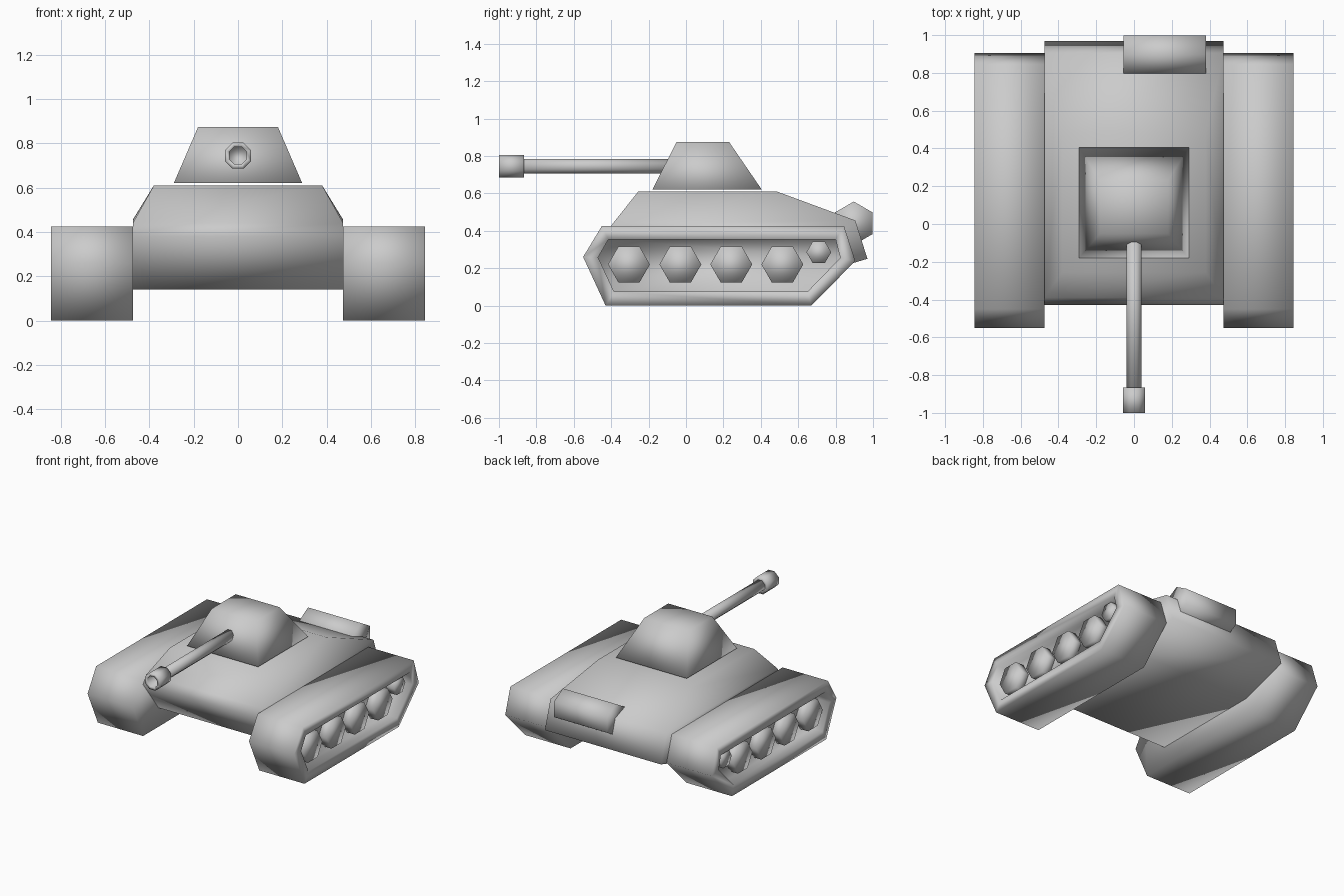
import bpy, bmesh, math

if "Cube" in bpy.data.objects:
    bpy.data.objects.remove(bpy.data.objects["Cube"])

grey = bpy.data.materials.new("armour grey")
grey.diffuse_color = (0.6, 0.6, 0.6, 1)
grey.use_nodes = True
grey.node_tree.nodes["Principled BSDF"].inputs["Base Color"].default_value = grey.diffuse_color


def make(name, verts, faces):
    """Smooth-shaded object from points and faces, normals outward."""
    bm = bmesh.new()
    vs = [bm.verts.new(v) for v in verts]
    for f in faces:
        bm.faces.new([vs[i] for i in f])
    bmesh.ops.recalc_face_normals(bm, faces=bm.faces)
    for f in bm.faces:
        f.smooth = True
    me = bpy.data.meshes.new(name)
    bm.to_mesh(me)
    bm.free()
    me.materials.append(grey)
    ob = bpy.data.objects.new(name, me)
    bpy.context.collection.objects.link(ob)
    return ob


def loft(name, rings, caps=True):
    """Skin equal-sized rings; cap both ends or join last to first."""
    n, m = len(rings[0]), len(rings)
    verts = [p for r in rings for p in r]
    faces = []
    for k in range(m - 1 if caps else m):
        a, b = k * n, (k + 1) % m * n
        faces += [(a + i, a + (i + 1) % n, b + (i + 1) % n, b + i) for i in range(n)]
    if caps:
        faces += [tuple(range(n)), tuple(range((m - 1) * n, m * n))]
    return make(name, verts, faces)


def polygon(n, r, turn=0):
    return [(r * math.cos(turn + math.tau * i / n), r * math.sin(turn + math.tau * i / n))
            for i in range(n)]


def at_x(x, pts, y=0, z=0):
    return [(x, y + p, z + q) for p, q in pts]


def at_y(y, pts, z=0.745):
    return [(p, y, z + q) for p, q in pts]


# Hull: side outline, with a narrower roof and sloping shoulders
side = [(-.25, .14), (-.43, .38), (-.39, .44), (.905, .455), (.97, .25), (.6, .14)]
roof = [(-.255, .61), (.485, .61)]
hull_verts = [v for s in (-1, 1) for v in at_x(.475 * s, side) + at_x(.38 * s, roof)]
hull_faces = [(i, i + 1, i + 9, i + 8) for i in (0, 1, 3, 4, 6)]
hull_faces += [(5, 0, 8, 13), (2, 6, 14, 10), (7, 3, 11, 15)]
for o in (0, 8):
    hull_faces += [tuple(range(o, o + 6)), (o + 2, o + 6, o + 7, o + 3)]
make("hull", hull_verts, hull_faces)

# Turret: tapered block
loft("turret", [
    [(-.29, -.18, .62), (.29, -.18, .62), (.29, .405, .62), (-.29, .405, .62)],
    [(-.18, -.05, .875), (.18, -.05, .875), (.18, .23, .875), (-.18, .23, .875)]])

# Gun barrel and hollow muzzle
oct_turn = math.pi / 8
loft("gun_barrel", [at_y(y, polygon(8, .042, oct_turn)) for y in (-.9, -.05)])
loft("muzzle", [at_y(y, polygon(8, r, oct_turn)) for y, r in
                ((-.865, .042), (-.865, .064), (-1, .064), (-1, .042), (-.91, .042))])

# Rear fuel drum, lying across the hull
loft("rear_drum", [at_x(x, polygon(6, .116, math.pi / 2), .897, .44) for x in (-.055, .38)])

# Track units with recessed outer sides, and their wheels
outer = [(-.55, .26), (-.45, .425), (.845, .425), (.905, .238), (.67, 0), (-.43, 0)]
inner = [(-.47, .257), (-.415, .353), (.8, .353), (.825, .255), (.65, .075), (-.385, .075)]
wheels = [(-.305, .22, .112), (-.03, .22, .112), (.242, .22, .112),
          (.515, .22, .112), (.71, .285, .066)]
for s, label in ((-1, "left"), (1, "right")):
    loft(label + "_track", [at_x(.475 * s, outer), at_x(.845 * s, outer),
                            at_x(.845 * s, inner), at_x(.76 * s, inner)])
    for k, (y, z, r) in enumerate(wheels):
        loft(f"{label}_wheel_{k + 1}",
             [at_x(x * s, polygon(6, r), y, z) for x in (.74, .825)])
